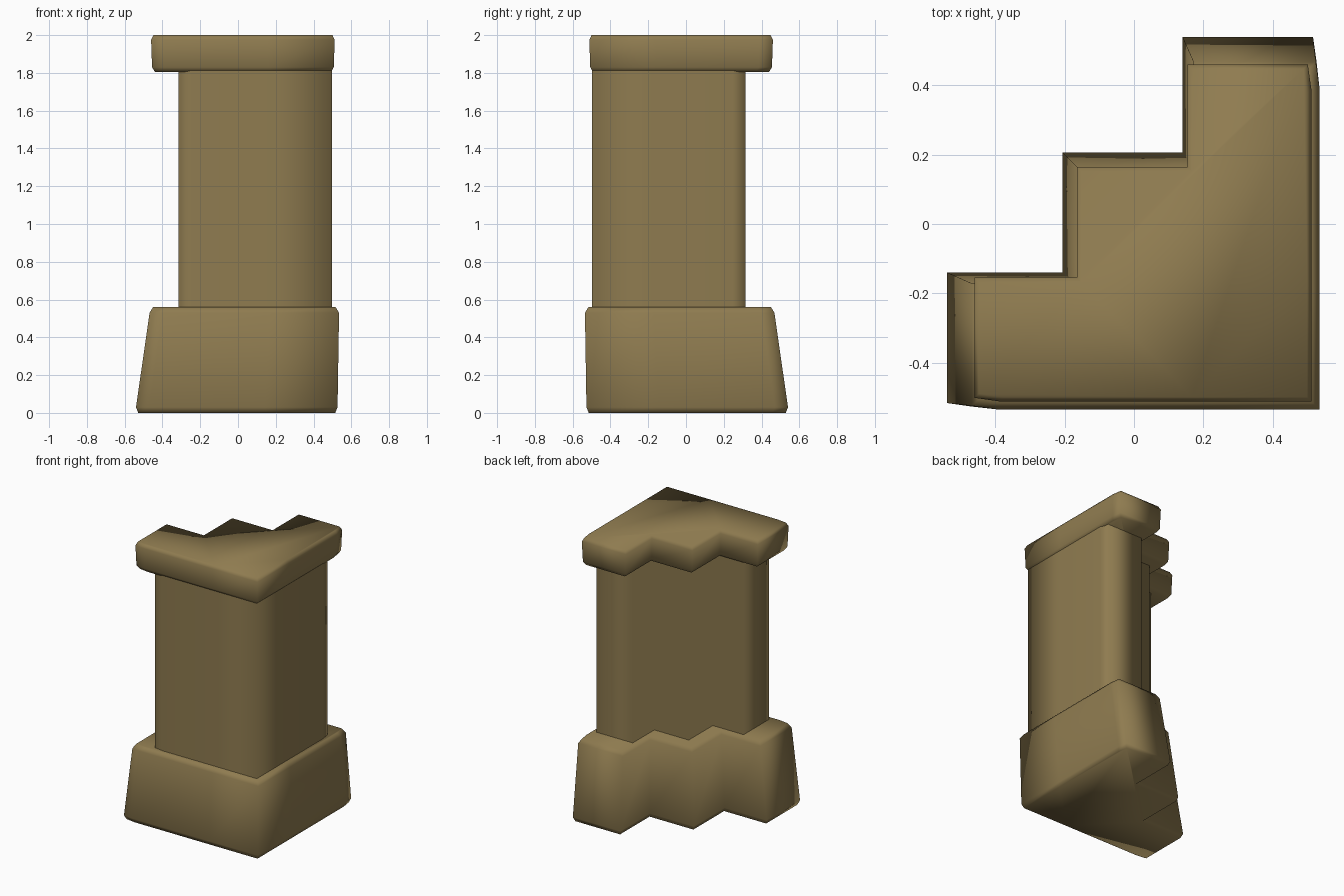
import bpy
import bmesh

if "Cube" in bpy.data.objects:
    bpy.data.objects.remove(bpy.data.objects["Cube"], do_unlink=True)

stone = bpy.data.materials.new("sandstone")
stone.use_nodes = True
colour = (0.275, 0.2, 0.08, 1)
stone.diffuse_color = colour
bsdf = stone.node_tree.nodes["Principled BSDF"]
bsdf.inputs["Base Color"].default_value = colour
bsdf.inputs["Roughness"].default_value = 0.9


def outline(out, far, a, b, slant=0.07):
    """Stepped corner plan, mirrored across the diagonal x = -y."""
    half = [(out, -a), (out, far - slant), (out - 0.01, far), (a, far), (a, b)]
    mirrored = [(-y, -x) for x, y in reversed(half)]
    return [(out, -out)] + half + [(-b, b)] + mirrored


def inset(plan, d):
    """Shrink a stepped plan given as (out, far, a, b)."""
    out, far, a, b = plan
    return (out - d, far - d, a + d, b - d)


def loft(name, rings, closed=True):
    """Join stepped plans stacked at the given heights."""
    bm = bmesh.new()
    loops = [[bm.verts.new((x, y, z)) for x, y in outline(*plan)]
             for z, plan in rings]
    for low, high in zip(loops, loops[1:]):
        for i in range(len(low)):
            j = (i + 1) % len(low)
            bm.faces.new((low[i], low[j], high[j], high[i]))
    if closed:
        bm.faces.new(loops[0][::-1])
        bm.faces.new(loops[-1])
    for face in bm.faces:
        face.smooth = True
    mesh = bpy.data.meshes.new(name)
    bm.to_mesh(mesh)
    bm.free()
    mesh.materials.append(stone)
    obj = bpy.data.objects.new(name, mesh)
    bpy.context.collection.objects.link(obj)
    return obj


# Flared plinth with softened rims
foot = (0.527, 0.54, 0.14, 0.207)
shoulder = (0.535, 0.468, 0.172, 0.16)
loft("plinth", [(0, inset(foot, 0.012)), (0.03, foot),
                (0.53, shoulder), (0.56, inset(shoulder, 0.018))])

# Straight stepped shaft, its ends tucked into the plinth and cap
shaft = (0.497, 0.316, 0.2, 0.072)
loft("shaft", [(0.55, shaft), (1.815, shaft)], closed=False)

# Overhanging cap slab
slab = (0.512, 0.46, 0.155, 0.165)
loft("cap", [(1.805, inset(slab, 0.02)), (1.83, inset(slab, 0.005)),
             (1.975, slab), (2.0, inset(slab, 0.012))])
